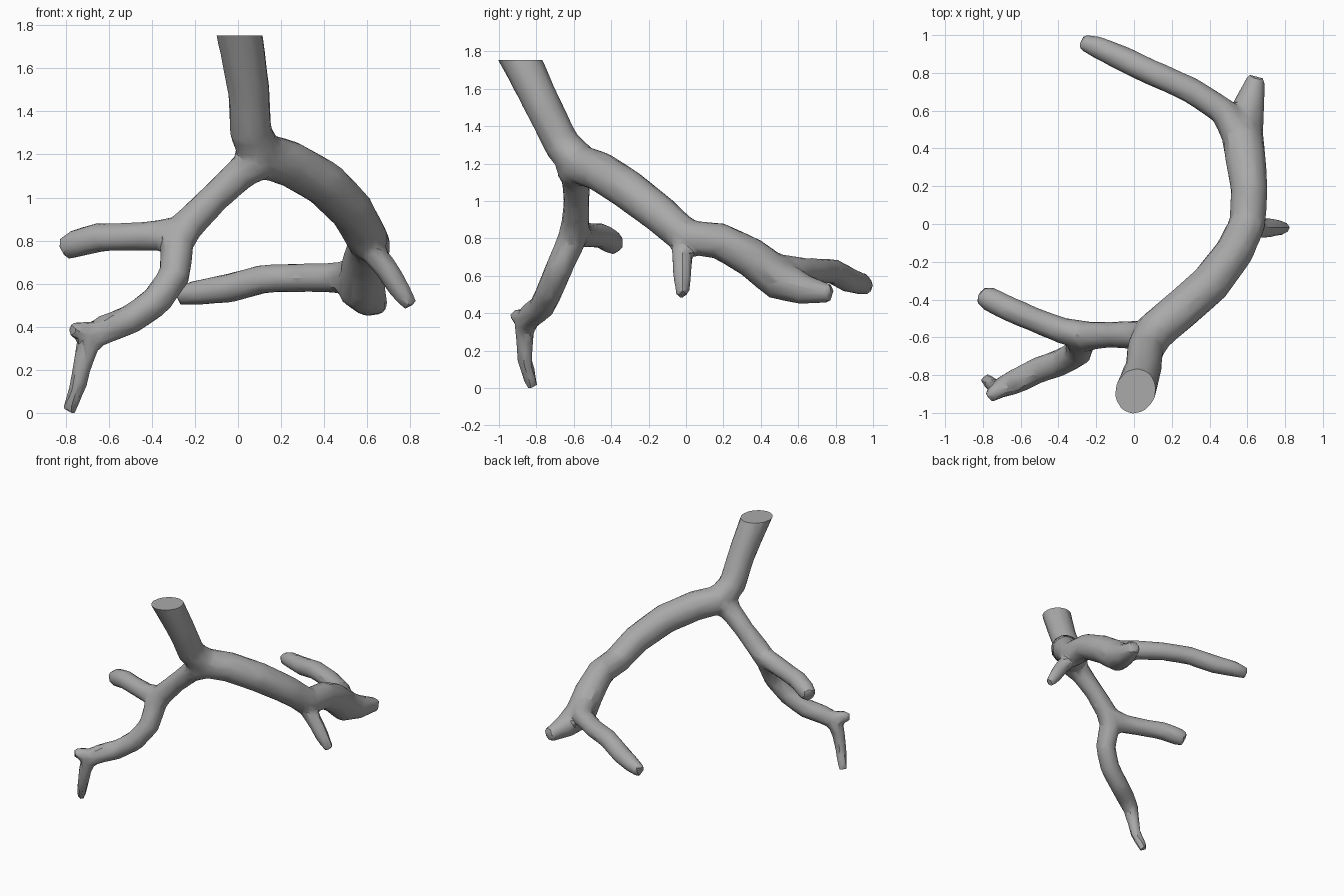
import bpy
import bmesh
from mathutils import Vector
from math import cos, sin, tau

cube = bpy.data.objects.get("Cube")
if cube:
    bpy.data.objects.remove(cube, do_unlink=True)

bark = bpy.data.materials.new("grey_bark")
bark.use_nodes = True
colour = (0.4, 0.4, 0.4, 1)
bark.diffuse_color = colour
bark.node_tree.nodes["Principled BSDF"].inputs["Base Color"].default_value = colour


def limb(bm, path, sides=10):
    """Sweep a closed tube along (x, y, z, radius) points."""
    points = [Vector(p[:3]) for p in path]
    rings, side = [], None
    for i, p in enumerate(points):
        along = (points[min(i + 1, len(path) - 1)] - points[max(i - 1, 0)]).normalized()
        if side is None:
            side = along.orthogonal()
        side = (side - along * side.dot(along)).normalized()
        up = along.cross(side)
        ring = []
        for k in range(sides):
            a = tau * k / sides
            ring.append(bm.verts.new(p + (side * cos(a) + up * sin(a)) * path[i][3]))
        rings.append(ring)
    for a, b in zip(rings, rings[1:]):
        for k in range(sides):
            n = (k + 1) % sides
            bm.faces.new((a[k], a[n], b[n], b[k]))
    bm.faces.new(rings[0][::-1])
    bm.faces.new(rings[-1])


# Trunk running on into the long curved bough and its short stub
bough = [(-0.02, -0.96, 1.90, 0.11), (0.01, -0.88, 1.75, 0.11), (0.05, -0.76, 1.5, 0.10),
         (0.06, -0.66, 1.3, 0.10), (0.11, -0.57, 1.2, 0.11), (0.24, -0.46, 1.16, 0.11),
         (0.4, -0.32, 1.07, 0.11), (0.53, -0.15, 0.94, 0.105), (0.6, 0.0, 0.81, 0.10),
         (0.61, 0.18, 0.79, 0.10), (0.59, 0.35, 0.70, 0.11), (0.57, 0.5, 0.58, 0.115),
         (0.61, 0.63, 0.53, 0.085), (0.65, 0.78, 0.505, 0.05)]
# Long twig sweeping across the back
back_twig = [(0.56, 0.46, 0.64, 0.09), (0.47, 0.6, 0.63, 0.075), (0.3, 0.71, 0.63, 0.07),
             (0.12, 0.79, 0.625, 0.07), (-0.05, 0.87, 0.58, 0.07), (-0.2, 0.94, 0.56, 0.06),
             (-0.28, 0.965, 0.545, 0.045)]
# Small spur below the bend
spur = [(0.6, -0.02, 0.78, 0.06), (0.69, -0.02, 0.67, 0.056), (0.74, -0.02, 0.59, 0.052),
        (0.805, -0.02, 0.495, 0.035)]
# Side branch, its level twig and its drooping twig
side_branch = [(0.1, -0.6, 1.18, 0.10), (0.02, -0.59, 1.12, 0.08), (-0.1, -0.585, 1.01, 0.072),
               (-0.22, -0.59, 0.89, 0.078), (-0.28, -0.61, 0.80, 0.08), (-0.295, -0.68, 0.64, 0.076),
               (-0.38, -0.73, 0.52, 0.074), (-0.5, -0.77, 0.435, 0.072), (-0.62, -0.83, 0.39, 0.07),
               (-0.69, -0.86, 0.34, 0.06), (-0.72, -0.865, 0.24, 0.048), (-0.74, -0.86, 0.14, 0.042),
               (-0.785, -0.82, 0.01, 0.035)]
level_twig = [(-0.22, -0.59, 0.86, 0.07), (-0.38, -0.565, 0.825, 0.072), (-0.52, -0.51, 0.82, 0.067),
              (-0.66, -0.45, 0.815, 0.07), (-0.76, -0.4, 0.785, 0.068), (-0.81, -0.375, 0.765, 0.055)]
knob = [(-0.66, -0.85, 0.37, 0.05), (-0.73, -0.89, 0.385, 0.047), (-0.78, -0.915, 0.39, 0.035)]

bm = bmesh.new()
for path in (bough, back_twig, spur, side_branch, level_twig, knob):
    limb(bm, path)
mesh = bpy.data.meshes.new("branch")
bm.to_mesh(mesh)
bm.free()
branch = bpy.data.objects.new("branch", mesh)
bpy.context.collection.objects.link(branch)

# Fuse the limbs, soften the forks and reduce to coarse facets
fuse = branch.modifiers.new("fuse", "REMESH")
fuse.mode = "VOXEL"
fuse.voxel_size = 0.018
soften = branch.modifiers.new("soften", "SMOOTH")
soften.factor = 0.5
soften.iterations = 8
facet = branch.modifiers.new("facet", "DECIMATE")
facet.ratio = 0.09
fused = bpy.data.meshes.new_from_object(branch.evaluated_get(bpy.context.evaluated_depsgraph_get()))
branch.modifiers.clear()

# Saw the trunk off level and close the cut
bm = bmesh.new()
bm.from_mesh(fused)
cut = bmesh.ops.bisect_plane(bm, geom=bm.verts[:] + bm.edges[:] + bm.faces[:],
                             plane_co=(0, 0, 1.755), plane_no=(0, 0, 1), clear_outer=True)
rim = [e for e in cut["geom_cut"] if isinstance(e, bmesh.types.BMEdge)]
bmesh.ops.contextual_create(bm, geom=rim)
bmesh.ops.recalc_face_normals(bm, faces=bm.faces[:])
bmesh.ops.translate(bm, verts=bm.verts[:], vec=(0, 0, -min(v.co.z for v in bm.verts)))
bm.to_mesh(fused)
bm.free()
branch.data = fused
fused.materials.clear()
fused.materials.append(bark)

bpy.ops.object.select_all(action="DESELECT")
branch.select_set(True)
bpy.context.view_layer.objects.active = branch
bpy.ops.object.shade_smooth_by_angle(angle=0.5)
